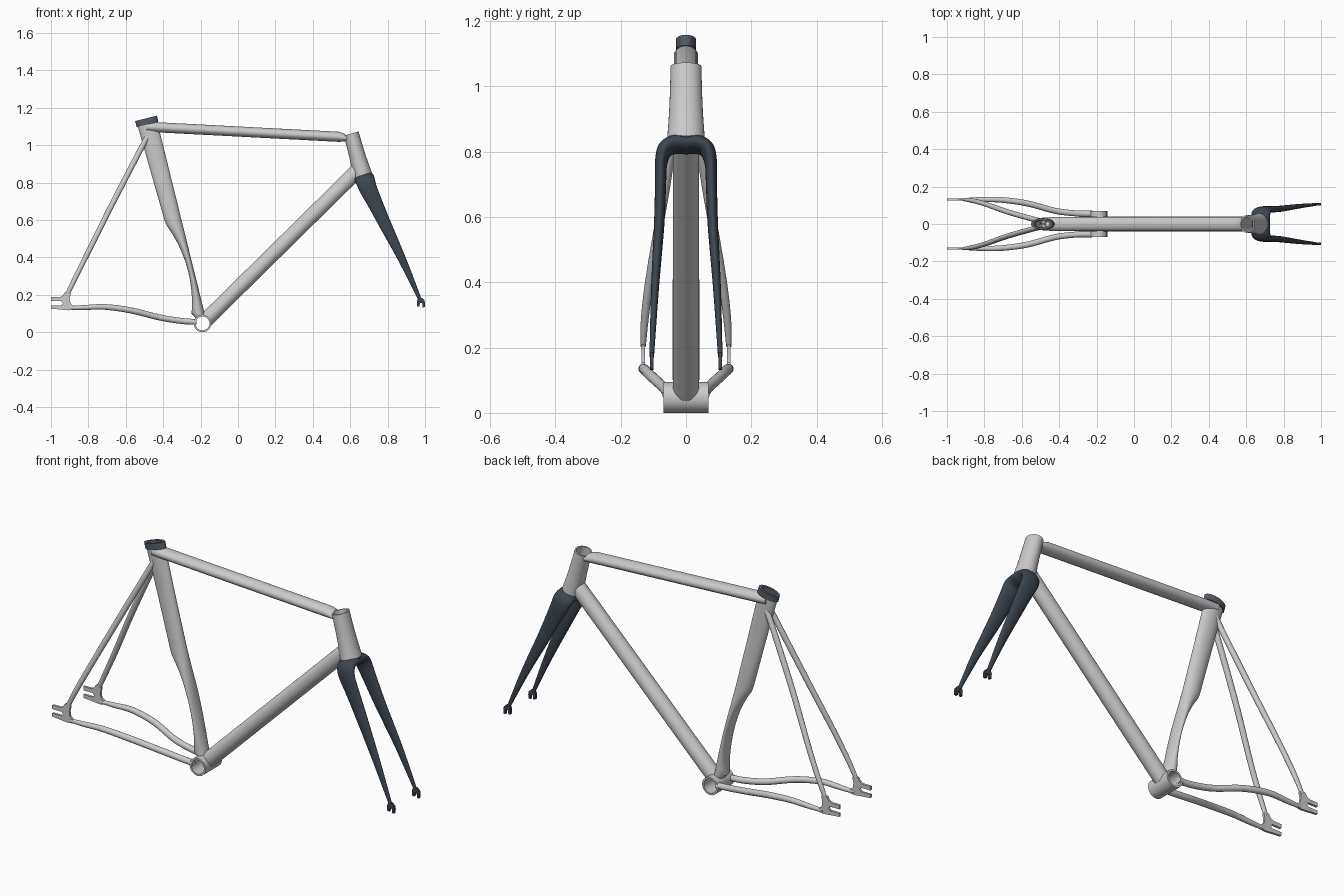
import bpy, bmesh, math
from mathutils import Vector

if "Cube" in bpy.data.objects:
    bpy.data.objects.remove(bpy.data.objects["Cube"])

Y = Vector((0, 1, 0))


def material(name, rgb):
    m = bpy.data.materials.new(name)
    m.diffuse_color = (*rgb, 1)
    m.use_nodes = True
    m.node_tree.nodes["Principled BSDF"].inputs["Base Color"].default_value = m.diffuse_color
    return m


FORK = material("dark_fork", (0.045, 0.06, 0.08))
COLLAR = material("dark_collar", (0.09, 0.11, 0.14))


def new_object(name, bm, mat=None):
    bmesh.ops.recalc_face_normals(bm, faces=bm.faces)
    me = bpy.data.meshes.new(name)
    bm.to_mesh(me)
    bm.free()
    ob = bpy.data.objects.new(name, me)
    bpy.context.collection.objects.link(ob)
    if mat:
        me.materials.append(mat)
    return ob


def finish(ob, mirror=False, bores=()):
    for cutter in bores:
        m = ob.modifiers.new("bore", 'BOOLEAN')
        m.operation, m.solver, m.object = 'DIFFERENCE', 'EXACT', cutter
    if mirror:
        m = ob.modifiers.new("mirror", 'MIRROR')
        m.use_axis = (False, True, False)
        m.merge_threshold = 0.003
    bpy.ops.object.select_all(action='DESELECT')
    ob.select_set(True)
    bpy.context.view_layer.objects.active = ob
    bpy.ops.object.convert(target='MESH')
    bpy.ops.object.shade_smooth_by_angle(angle=math.radians(35))
    return ob


def smooth_path(pts, steps):
    """Catmull-Rom through points (x, y, z, a, b)."""
    out = []
    for i in range(len(pts) - 1):
        p0, p1 = pts[max(i - 1, 0)], pts[i]
        p2, p3 = pts[i + 1], pts[min(i + 2, len(pts) - 1)]
        for s in range(steps):
            t = s / steps
            out.append([0.5 * (2 * b + (c - a) * t + (2 * a - 5 * b + 4 * c - d) * t * t
                               + (3 * b - a - 3 * c + d) * t ** 3)
                        for a, b, c, d in zip(p0, p1, p2, p3)])
    return out + [list(pts[-1])]


def sweep(name, pts, ref, steps=1, sides=32, axis=None, mat=None, cap_start=True):
    """Elliptical tube: a is the half width along ref, b across it."""
    if steps > 1:
        pts = smooth_path(pts, steps)
    pos = [Vector(p[:3]) for p in pts]
    bm = bmesh.new()
    rings = []
    for i, p in enumerate(pts):
        t = axis or (pos[min(i + 1, len(pos) - 1)] - pos[max(i - 1, 0)]).normalized()
        u = (Vector(ref) - t * t.dot(Vector(ref))).normalized()
        v = t.cross(u)
        ang = [2 * math.pi * k / sides for k in range(sides)]
        rings.append([bm.verts.new(pos[i] + u * p[3] * math.cos(w) + v * p[4] * math.sin(w))
                      for w in ang])
    for r, q in zip(rings, rings[1:]):
        for k in range(sides):
            j = (k + 1) % sides
            bm.faces.new((r[k], r[j], q[j], q[k]))
    if cap_start:
        bm.faces.new(rings[0])
    bm.faces.new(rings[-1])
    return new_object(name, bm, mat)


def plate(name, outline, y, thick, mat=None):
    """Flat xz outline given thickness around y."""
    bm = bmesh.new()
    f = bm.faces.new([bm.verts.new((x, y - thick / 2, z)) for x, z in outline])
    ext = bmesh.ops.extrude_face_region(bm, geom=[f])['geom']
    bmesh.ops.translate(bm, vec=(0, thick, 0),
                        verts=[g for g in ext if isinstance(g, bmesh.types.BMVert)])
    return new_object(name, bm, mat)


# Main axes
head_top, head_bot = Vector((0.605, 0, 1.062)), Vector((0.668, 0, 0.835))
head_dir = (head_bot - head_top).normalized()
head_ref = Y.cross(head_dir)
if head_ref.x < 0:
    head_ref = -head_ref
seat_dir = Vector((-0.24, 0, 0.971)).normalized()
seat_ref = Y.cross(seat_dir)
seat_top = Vector((-0.432, 0, 1.125)) - seat_ref * 0.0535

# Hidden bore cutters
bb_bore = sweep("bb_bore", [(-0.19, -0.2, 0.047, 0.037, 0.037),
                            (-0.19, 0.2, 0.047, 0.037, 0.037)], (1, 0, 0), sides=40)
head_bore = sweep("head_bore", [(*(head_top - head_dir * 0.1), 0.033, 0.038),
                                (*(head_bot + head_dir * 0.02), 0.036, 0.042)], head_ref)
seat_bore = sweep("seat_bore", [(*(seat_top - seat_dir * 0.2), 0.04, 0.019),
                                (*(seat_top + seat_dir * 0.1), 0.043, 0.02)], seat_ref)
cutters = (bb_bore, head_bore, seat_bore)
for c in cutters:
    c.hide_render = True

# Bottom bracket shell
finish(sweep("bottom_bracket_shell", [(-0.19, -0.069, 0.047, 0.047, 0.047),
                                      (-0.19, 0.069, 0.047, 0.047, 0.047)],
             (1, 0, 0), sides=40), bores=[bb_bore])

# Head tube, flared to the bottom
finish(sweep("head_tube", [(*head_top, 0.041, 0.047),
                           (*head_top.lerp(head_bot, 0.55), 0.044, 0.051),
                           (*head_bot, 0.051, 0.058)], head_ref, steps=6), bores=[head_bore])

# Seat tube: aero section, cut away along the rear wheel arc
wheel, wheel_r = Vector((-0.95, 0, 0.155)), 0.704
pts = [(-0.19, 0, 0.05, 0.022, 0.038), (-0.2, 0, 0.08, 0.025, 0.039)]
N = 36
for i in range(N + 1):
    z = 0.115 + (1.125 - 0.115) * i / N
    front = Vector((-0.176 - 0.247 * (z - 0.09), 0, z))
    d = front - wheel
    k = d.dot(seat_ref)
    disc = k * k - d.length_squared + wheel_r ** 2
    w = 0.088 + 0.019 * (z - 0.6) / 0.525 if z > 0.6 else 0.09
    if disc > 0 and z < 0.75:
        w = min(w, k - math.sqrt(disc))
    half_y = 0.041 - 0.014 * min(max((z - 0.4) / 0.5, 0), 1)
    pts.append((*(front - seat_ref * w / 2), w / 2, half_y))
finish(sweep("seat_tube", pts, seat_ref, axis=seat_dir), bores=[bb_bore, seat_bore])

# Seat collar
finish(sweep("seat_collar", [(*(seat_top - seat_dir * 0.001), 0.06, 0.031),
                             (*(seat_top + seat_dir * 0.032), 0.06, 0.031)],
             seat_ref, mat=COLLAR), bores=[seat_bore])

# Top tube with rounded front end
finish(sweep("top_tube", [(-0.49, 0, 1.098, 0.034, 0.026), (-0.44, 0, 1.096, 0.037, 0.027),
                          (0.535, 0, 1.045, 0.037, 0.027), (0.56, 0, 1.041, 0.037, 0.023),
                          (0.578, 0, 1.037, 0.036, 0.017), (0.595, 0, 1.034, 0.032, 0.012)],
             Y), bores=[seat_bore, head_bore])

# Down tube
finish(sweep("down_tube", [(-0.19, 0, 0.047, 0.04, 0.04), (0.645, 0, 0.87, 0.04, 0.04)], Y),
       bores=[bb_bore, head_bore])

# Chain stays
finish(sweep("chain_stays", [(-0.222, 0.055, 0.055, 0.015, 0.017), (-0.3, 0.056, 0.06, 0.016, 0.016),
                             (-0.42, 0.07, 0.079, 0.016, 0.016), (-0.57, 0.11, 0.116, 0.016, 0.016),
                             (-0.71, 0.129, 0.135, 0.015, 0.015), (-0.82, 0.131, 0.132, 0.013, 0.013),
                             (-0.9, 0.131, 0.13, 0.01, 0.008)],
             (0, 0, 1), steps=6, sides=20), mirror=True)

# Seat stays
finish(sweep("seat_stays", [(-0.485, 0.014, 1.045, 0.014, 0.013), (-0.535, 0.025, 0.95, 0.015, 0.014),
                            (-0.67, 0.063, 0.69, 0.015, 0.014), (-0.8, 0.108, 0.43, 0.014, 0.013),
                            (-0.87, 0.126, 0.29, 0.013, 0.012), (-0.911, 0.131, 0.205, 0.012, 0.008)],
             seat_ref, steps=6, sides=20), mirror=True)

# Rear dropouts with open slot
finish(plate("rear_dropouts", [(-1, 0.187), (-0.955, 0.187), (-0.937, 0.195), (-0.925, 0.215),
                               (-0.893, 0.208), (-0.9, 0.18), (-0.896, 0.155), (-0.88, 0.14),
                               (-0.877, 0.122), (-0.905, 0.117), (-1, 0.126), (-1, 0.144),
                               (-0.945, 0.144), (-0.936, 0.155), (-0.945, 0.166), (-1, 0.166)],
             0.131, 0.012), mirror=True)

# Fork crown and legs as one arching blade
finish(sweep("fork", [(0.676, 0, 0.822, 0.052, 0.028), (0.676, 0.036, 0.822, 0.052, 0.027),
                      (0.682, 0.064, 0.806, 0.051, 0.024), (0.697, 0.076, 0.765, 0.047, 0.019),
                      (0.728, 0.078, 0.70, 0.041, 0.017), (0.785, 0.082, 0.58, 0.033, 0.016),
                      (0.882, 0.095, 0.38, 0.021, 0.012), (0.974, 0.105, 0.172, 0.009, 0.007)],
             head_ref, steps=6, mat=FORK, cap_start=False), mirror=True)

# Fork crown race under the head tube
finish(sweep("crown_race", [(*(head_bot - head_dir * 0.004), 0.048, 0.054),
                            (*head_bot, 0.053, 0.06),
                            (*(head_bot + head_dir * 0.022), 0.052, 0.058)], head_ref, mat=FORK))

# Fork tips
finish(plate("fork_tips", [(0.965, 0.188), (0.984, 0.183), (0.997, 0.17), (1, 0.155), (0.999, 0.134),
                           (0.987, 0.132), (0.987, 0.15), (0.981, 0.157), (0.973, 0.155),
                           (0.97, 0.136), (0.958, 0.138), (0.957, 0.165)],
             0.105, 0.012, FORK), mirror=True)

for c in cutters:
    bpy.data.objects.remove(c)
